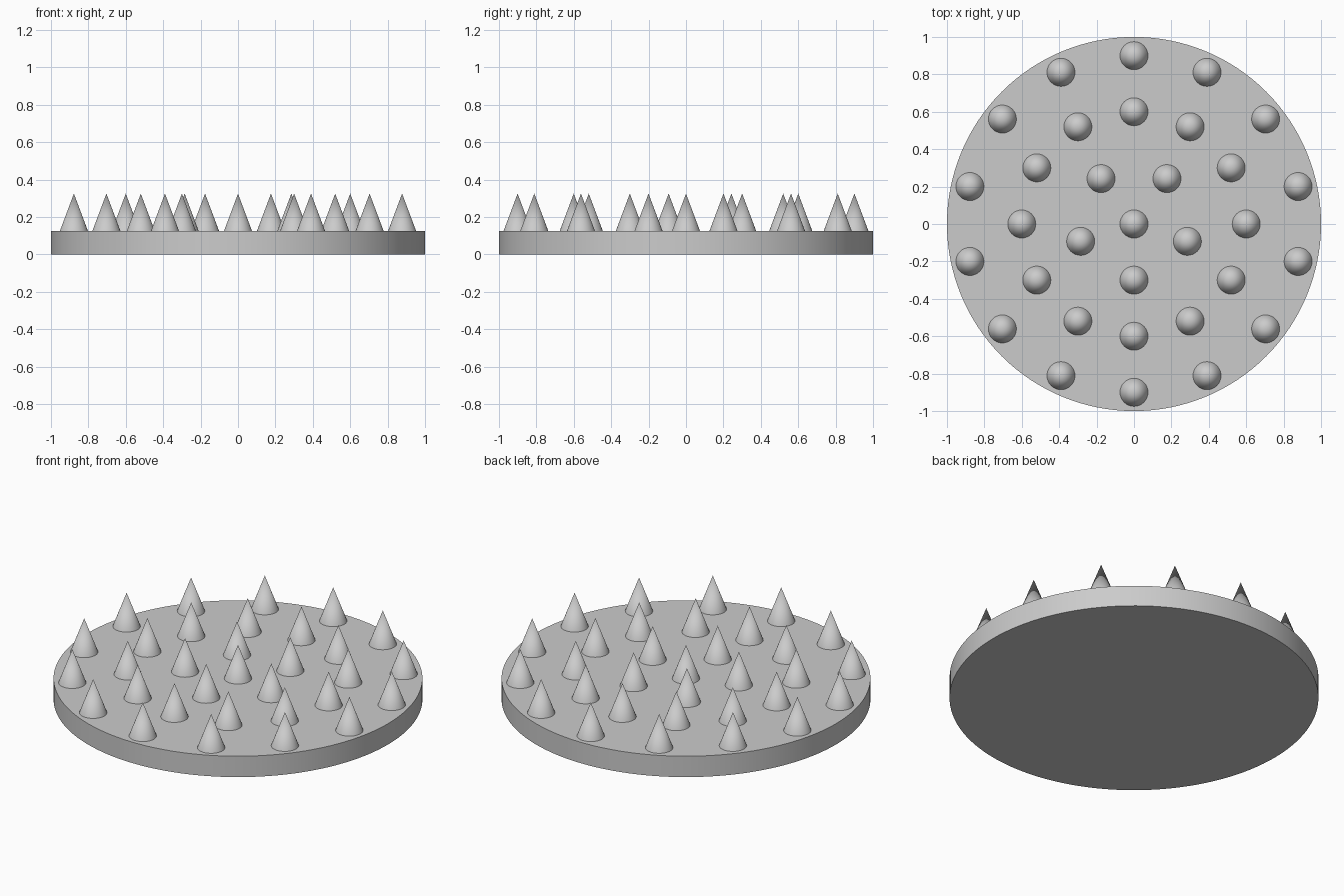
import bpy
from math import cos, sin, radians, tau

cube = bpy.data.objects.get("Cube")
if cube:
    bpy.data.objects.remove(cube, do_unlink=True)

BASE_HEIGHT = 0.125
SPIKE_HEIGHT = 0.2
SPIKE_RADIUS = 0.075

# Single grey material
grey = bpy.data.materials.new("grey")
grey.use_nodes = True
colour = (0.6, 0.6, 0.6, 1)
grey.diffuse_color = colour
grey.node_tree.nodes["Principled BSDF"].inputs["Base Color"].default_value = colour


def finish(name):
    obj = bpy.context.object
    obj.name = name
    obj.data.materials.append(grey)
    bpy.ops.object.shade_smooth_by_angle(angle=radians(30))
    return obj


# Round base plate
bpy.ops.mesh.primitive_cylinder_add(vertices=128, radius=1, depth=BASE_HEIGHT,
                                    location=(0, 0, BASE_HEIGHT / 2))
finish("base_disc")

# First spike in the centre, its mesh shared by all the others
bpy.ops.mesh.primitive_cone_add(vertices=32, radius1=SPIKE_RADIUS, radius2=0,
                                depth=SPIKE_HEIGHT,
                                location=(0, 0, BASE_HEIGHT + SPIKE_HEIGHT / 2))
centre = finish("spike_centre")

# Concentric rings of spikes: name, count, radius, start angle
rings = [("inner", 5, 0.3, -tau / 4),
         ("middle", 12, 0.6, 0),
         ("outer", 14, 0.9, tau / 4)]
for name, count, radius, start in rings:
    for i in range(count):
        angle = start + tau * i / count
        spike = centre.copy()
        spike.name = f"spike_{name}_{i + 1}"
        spike.location.x = radius * cos(angle)
        spike.location.y = radius * sin(angle)
        bpy.context.collection.objects.link(spike)
